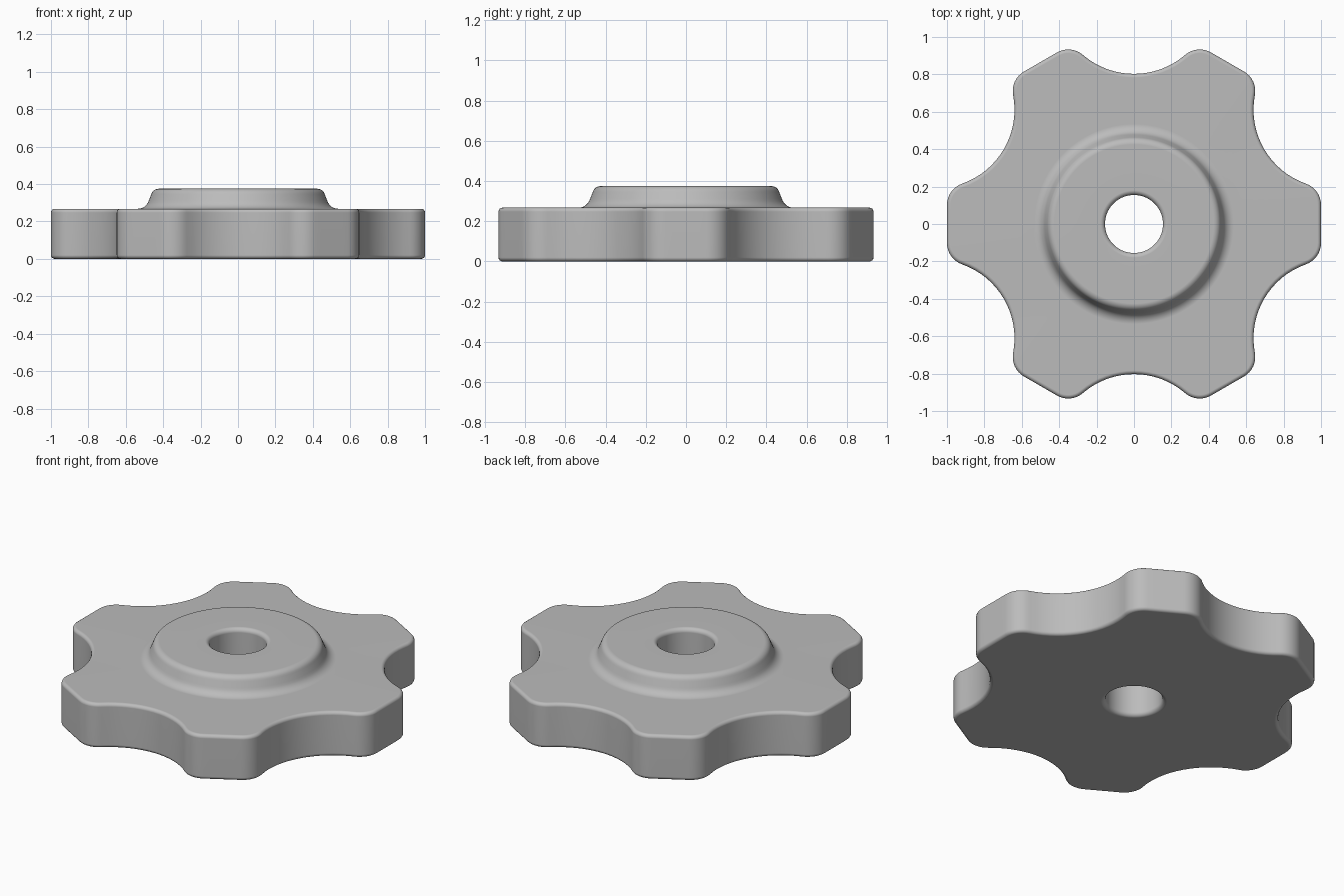
import bpy, bmesh
from math import sin, cos, pi, atan2, hypot, radians

cube = bpy.data.objects.get("Cube")
if cube:
    bpy.data.objects.remove(cube, do_unlink=True)

LOBES = 6
TIP = 0.12                       # corner radius of a lobe
CX, CY = 0.88, 0.102             # centre of that corner, lobe pointing along +x
SX, SY = 1.222 * cos(pi / 6), 1.222 * sin(pi / 6)   # centre of the scallop
SCALLOP = hypot(SX - CX, SY - CY) - TIP
TURN = atan2(SY - CY, SX - CX)   # where corner and scallop meet


def arc(cx, cy, r, a0, a1, steps):
    return [(cx + r * cos(a0 + (a1 - a0) * i / steps),
             cy + r * sin(a0 + (a1 - a0) * i / steps)) for i in range(steps)]


def star(inset):
    """Six-lobed outline, moved inward by an exact distance."""
    r = TIP - inset
    sector = [(CX + r, -CY + 2 * CY * i / 6) for i in range(6)]
    sector += arc(CX, CY, r, 0, TURN, 8)
    sector += arc(SX, SY, SCALLOP + inset, TURN + pi, 4 * pi / 3 - TURN, 16)
    # second corner belongs to the next lobe
    a = pi / 3
    nx, ny = CX * cos(a) + CY * sin(a), CX * sin(a) - CY * cos(a)
    sector += arc(nx, ny, r, a - TURN, a, 8)
    pts = []
    for k in range(LOBES):
        c, s = cos(k * a), sin(k * a)
        pts += [(x * c - y * s, x * s + y * c) for x, y in sector]
    return pts


angles = [atan2(y, x) for x, y in star(0)]


def circle(r):
    return [(r * cos(a), r * sin(a)) for a in angles]


def fillet(cx, cz, r, start, end, steps=6):
    """Rounded piece of the turned section, as (radius, height)."""
    return arc(cx, cz, r, radians(start), radians(end), steps) + \
        [(cx + r * cos(radians(end)), cz + r * sin(radians(end)))]


# Rings from the hole's lower edge, around the rim, over the hub and back
H, TOP, EDGE, BORE = 0.268, 0.375, 0.02, 0.155
rings = [(circle(r), z) for r, z in fillet(BORE + 0.025, 0.025, 0.025, 180, 270)]
rings += [(star(1 - r), z) for r, z in fillet(1 - EDGE, EDGE, EDGE, -90, 0, 4)]
rings += [(star(1 - r), z) for r, z in fillet(1 - EDGE, H - EDGE, EDGE, 0, 90, 4)]
rings += [(circle(r), z) for r, z in fillet(0.535, H + 0.06, 0.06, 270, 195)]
rings += [(circle(r), z) for r, z in fillet(0.425, TOP - 0.04, 0.04, 15, 90)]
rings += [(circle(r), z) for r, z in fillet(BORE + 0.025, TOP - 0.025, 0.025, 90, 180)]

bm = bmesh.new()
loops = [[bm.verts.new((x, y, z)) for x, y in pts] for pts, z in rings]
n = len(angles)
for lower, upper in zip(loops, loops[1:] + loops[:1]):
    for i in range(n):
        j = (i + 1) % n
        bm.faces.new((lower[i], lower[j], upper[j], upper[i]))
bmesh.ops.recalc_face_normals(bm, faces=bm.faces)
mesh = bpy.data.meshes.new("star_knob")
bm.to_mesh(mesh)
bm.free()
knob = bpy.data.objects.new("star_knob", mesh)
bpy.context.collection.objects.link(knob)

# Plain grey
GREY = (0.50, 0.50, 0.50, 1)
mat = bpy.data.materials.new("plain_grey")
mat.use_nodes = True
mat.diffuse_color = GREY
mat.node_tree.nodes["Principled BSDF"].inputs["Base Color"].default_value = GREY
mesh.materials.append(mat)

# Smooth fillets with clean flat faces
bpy.context.view_layer.objects.active = knob
knob.select_set(True)
bpy.ops.object.shade_smooth_by_angle(angle=radians(35))
weighted = knob.modifiers.new("flat_faces", 'WEIGHTED_NORMAL')
weighted.keep_sharp = True
